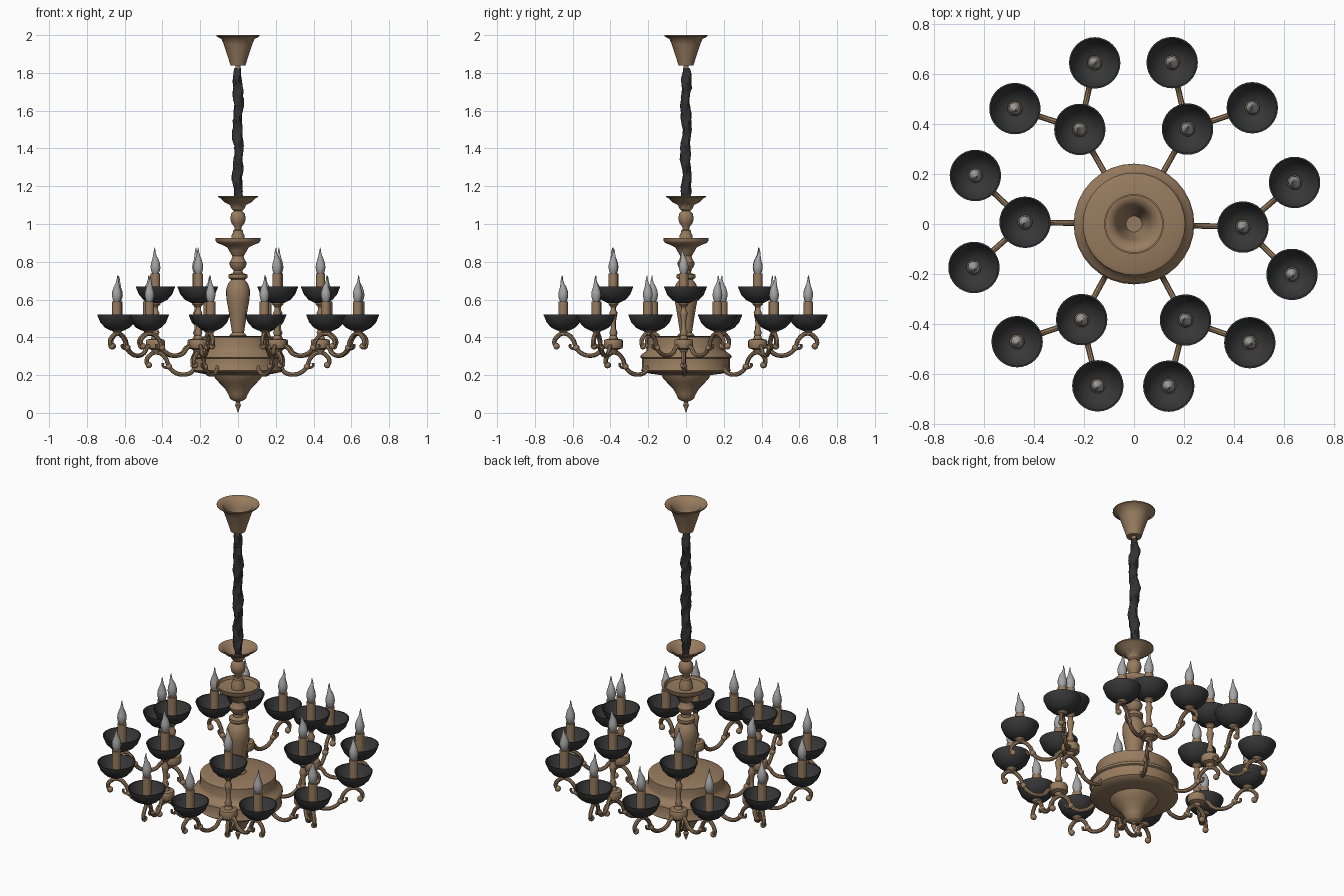
import bpy, bmesh, math, random
from mathutils import Vector

random.seed(4)
if "Cube" in bpy.data.objects:
    bpy.data.objects.remove(bpy.data.objects["Cube"], do_unlink=True)


def material(name, r, g, b):
    m = bpy.data.materials.new(name)
    m.use_nodes = True
    m.diffuse_color = (r, g, b, 1)
    m.node_tree.nodes["Principled BSDF"].inputs["Base Color"].default_value = (r, g, b, 1)
    return m


bronze = material("bronze", .31, .2, .115)
dark_glass = material("dark_glass", .038, .038, .039)
dark_fabric = material("dark_fabric", .032, .032, .034)
bulb_grey = material("bulb_grey", .38, .38, .38)


def finish(mesh, mat, angle=40):
    mesh.materials.clear()
    mesh.materials.append(mat)
    mesh.shade_smooth()
    mesh.set_sharp_from_angle(angle=math.radians(angle))
    return mesh


def lathe(name, profile, mat, segments=24, warp=None):
    """Revolve (radius, height) points around the z axis."""
    bm = bmesh.new()
    rings = []
    for r, z in profile:
        ring = []
        for i in range(segments):
            a = math.tau * i / segments
            p = Vector((r * math.cos(a), r * math.sin(a), z))
            ring.append(bm.verts.new(warp(p, a) if warp else p))
        rings.append(ring)
    for low, high in zip(rings, rings[1:]):
        for i in range(segments):
            j = (i + 1) % segments
            bm.faces.new((low[i], low[j], high[j], high[i]))
    bmesh.ops.remove_doubles(bm, verts=bm.verts, dist=1e-5)
    bmesh.ops.recalc_face_normals(bm, faces=bm.faces)
    mesh = bpy.data.meshes.new(name)
    bm.to_mesh(mesh)
    bm.free()
    return finish(mesh, mat)


def place(name, mesh, location=(0, 0, 0), spin=0):
    ob = bpy.data.objects.new(name, mesh)
    ob.location = location
    ob.rotation_euler.z = spin
    bpy.context.scene.collection.objects.link(ob)
    return ob


def swept_tube(name, points, radius, mat):
    """Round tube along a smooth path in the xz plane."""
    curve = bpy.data.curves.new(name, "CURVE")
    curve.dimensions = "3D"
    curve.bevel_depth = radius
    curve.bevel_resolution = 2
    curve.resolution_u = 5
    curve.use_fill_caps = True
    spline = curve.splines.new("BEZIER")
    spline.bezier_points.add(len(points) - 1)
    for bp, (x, z) in zip(spline.bezier_points, points):
        bp.co = (x, 0, z)
        bp.handle_left_type = bp.handle_right_type = "AUTO"
    helper = bpy.data.objects.new(name, curve)
    bpy.context.scene.collection.objects.link(helper)
    bpy.context.view_layer.update()
    graph = bpy.context.evaluated_depsgraph_get()
    mesh = bpy.data.meshes.new_from_object(helper.evaluated_get(graph))
    bpy.data.objects.remove(helper, do_unlink=True)
    return finish(mesh, mat)


# Ceiling canopy, an open flared funnel
place("ceiling_canopy", lathe("ceiling_canopy", [
    (0, 1.82), (.014, 1.82), (.014, 1.84), (.04, 1.84), (.052, 1.88), (.075, 1.95),
    (.088, 1.98), (.115, 1.994), (.115, 2), (.106, 2), (.08, 1.985), (.066, 1.95),
    (.043, 1.88), (.032, 1.85), (0, 1.848)], bronze, 32))


# Crumpled fabric sleeve around the chain
def crumple(p, a):
    s = 1 + .13 * math.sin(2 * a + 31 * p.z) + .12 * math.sin(3 * a - 57 * p.z)
    s += random.uniform(-.06, .06)
    sway = .004 * math.sin(24 * p.z)
    return Vector((p.x * s + sway, p.y * s - sway, p.z))


sleeve_top, sleeve_bottom, steps = 1.825, 1.1, 60
sleeve = [(.012, sleeve_bottom)]
for k in range(steps + 1):
    t = k / steps
    sleeve.append((.017 + .008 * min(1, 12 * t, 12 * (1 - t)),
                   sleeve_bottom + t * (sleeve_top - sleeve_bottom)))
sleeve.append((0, sleeve_top))
place("chain_sleeve", lathe("chain_sleeve", sleeve, dark_fabric, 14, crumple))

# Turned column with upper cup, dish and vase
place("column_cup", lathe("column_cup", [
    (0, 1.08), (.034, 1.08), (.042, 1.1), (.07, 1.115), (.09, 1.135), (.106, 1.143),
    (.106, 1.149), (.098, 1.149), (.08, 1.138), (.06, 1.12), (.035, 1.105), (0, 1.1)],
    bronze, 32))
place("column_knob", lathe("column_knob", [
    (.034, 1.08), (.022, 1.07), (.036, 1.055), (.041, 1.03), (.035, 1.005), (.02, .985),
    (.018, .97), (.027, .965), (.027, .955), (.034, .94), (.036, .9)], bronze))
place("column_dish", lathe("column_dish", [
    (0, .85), (.045, .855), (.055, .875), (.085, .89), (.11, .9), (.118, .91), (.12, .927),
    (.112, .927), (.106, .912), (.06, .905), (0, .905)], bronze, 32))
place("column_vase", lathe("column_vase", [
    (.045, .855), (.03, .83), (.034, .815), (.046, .795), (.042, .775), (.024, .755),
    (.026, .74), (.05, .732), (.05, .715), (.036, .705), (.052, .685), (.063, .655),
    (.062, .61), (.05, .54), (.037, .46), (.032, .425), (.045, .41), (.045, .395)], bronze))

# Central body with stepped bands, bowl and finial
place("central_body", lathe("central_body", [
    (0, .408), (.1, .408), (.19, .404), (.205, .398), (.205, .345), (.212, .325),
    (.232, .312), (.242, .3), (.242, .292), (.232, .287), (.232, .235), (.238, .225),
    (.225, .215), (.19, .208), (.13, .2), (.122, .185), (.1, .16), (.07, .13), (.052, .1),
    (.042, .075), (.028, .066), (.012, .06), (.01, .052), (.016, .043), (.011, .03),
    (.006, .015), (0, 0)], bronze, 32))

# Shared meshes for the light fittings
cup_mesh = lathe("cup", [
    (0, 0), (.03, 0), (.062, .016), (.087, .043), (.103, .082), (.103, .086), (.097, .086),
    (.08, .047), (.056, .023), (.028, .01), (0, .01)], dark_glass, 32)
candle_mesh = lathe("candle", [
    (0, .005), (.03, .005), (.03, .03), (.025, .035), (.025, .155), (0, .155)], bronze, 16)


def bend_tip(p, a):
    t = max(0, p.z - .08) / .06
    return Vector((p.x + .008 * math.sin(2.4 * t), p.y, p.z))


bulb_mesh = lathe("bulb", [
    (0, 0), (.015, 0), (.022, .015), (.026, .035), (.024, .055), (.017, .078),
    (.009, .1), (.005, .12), (.002, .138), (0, .142)], bulb_grey, 14, bend_tip)
bead_mesh = lathe("bead", [
    (.017 * math.sin(math.pi * k / 8), -.017 * math.cos(math.pi * k / 8))
    for k in range(9)], bronze, 12)
socket_mesh = lathe("socket", [
    (0, -.022), (.016, -.022), (.014, -.012), (.026, -.002), (.026, .006), (0, .006)],
    bronze, 16)
hub_mesh = lathe("hub", [
    (0, .32), (.016, .32), (.024, .335), (.046, .342), (.05, .35), (.05, .38), (.046, .388),
    (.024, .392), (.016, .41), (.021, .425), (.013, .445), (.012, .48), (.018, .515),
    (.021, .53), (.013, .545), (.013, .56), (.026, .575), (.026, .585), (0, .585)],
    bronze, 20)
arm_mesh = swept_tube("arm", [
    (.02, .362), (.06, .345), (.085, .315), (.13, .303), (.175, .316), (.203, .345),
    (.222, .39), (.265, .42), (.305, .405), (.322, .37), (.31, .353)], .0115, bronze)
leaf_mesh = swept_tube("leaf", [
    (.203, .345), (.22, .34), (.236, .35), (.235, .364)], .007, bronze)


def light_fitting(prefix, x, y, z):
    spin = random.uniform(0, math.tau)
    place(prefix + "_cup", cup_mesh, (x, y, z))
    place(prefix + "_candle", candle_mesh, (x, y, z))
    place(prefix + "_bulb", bulb_mesh, (x, y, z + .152), spin)


def scroll_arm(prefix, x, y, z, angle):
    place(prefix, arm_mesh, (x, y, z), angle)
    place(prefix + "_curl", leaf_mesh, (x, y, z), angle)
    for d, h in ((.203, .345), (.31, .353)):
        place(prefix + "_bead", bead_mesh,
              (x + d * math.cos(angle), y + d * math.sin(angle), z + h), angle)


def polar(radius, angle):
    return radius * math.cos(angle), radius * math.sin(angle)


# Six main arms, each carrying a tall fitting and two outer branches
hub_radius, outer_radius = .437, .665
for n, degrees in enumerate((-1.6, 60.6, 119.8, 179.1, 241.3, 298.2), 1):
    a = math.radians(degrees)
    hx, hy = polar(hub_radius, a)
    scroll_arm(f"main_arm_{n}", *polar(hub_radius - .275, a), -.1, a)
    place(f"hub_stem_{n}", hub_mesh, (hx, hy, 0))
    light_fitting(f"upper_light_{n}", hx, hy, .582)
    for side, label in ((-1, "a"), (1, "b")):
        ox, oy = polar(outer_radius, a + side * math.radians(16.1))
        scroll_arm(f"branch_{n}{label}", hx, hy, 0, math.atan2(oy - hy, ox - hx))
        place(f"socket_{n}{label}", socket_mesh, (ox, oy, .437))
        light_fitting(f"outer_light_{n}{label}", ox, oy, .435)
